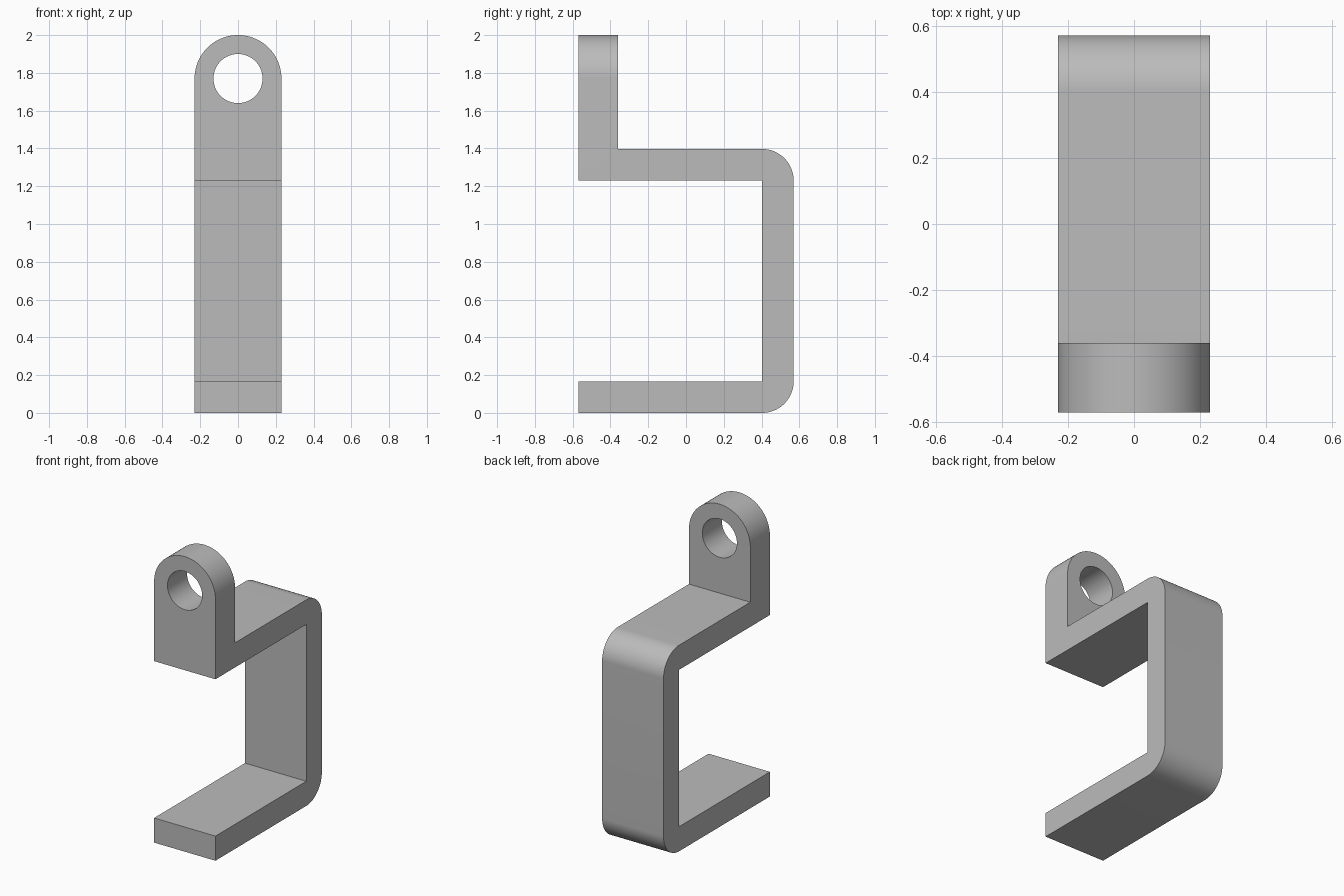
import bpy, bmesh
from math import sin, cos, pi
from mathutils import Vector

if "Cube" in bpy.data.objects:
    bpy.data.objects.remove(bpy.data.objects["Cube"], do_unlink=True)

HALF_W, HALF_D, THICK = 0.23, 0.57, 0.167
SHELF = 1.23            # underside of the upper arm
WALL = HALF_D - THICK   # inner face of the back wall
LUG_BACK = -0.36
EYE_Z, EYE_R = 1.77, 0.13

grey = bpy.data.materials.new("plain_grey")
grey.use_nodes = True
grey.diffuse_color = (0.5, 0.5, 0.5, 1)
grey.node_tree.nodes["Principled BSDF"].inputs["Base Color"].default_value = (0.5, 0.5, 0.5, 1)


def arc(cu, cv, radius, start, end, steps):
    angles = [start + (end - start) * i / steps for i in range(steps + 1)]
    return [(cu + radius * cos(a), cv + radius * sin(a)) for a in angles]


def extrude_profile(name, points, place, offset):
    """Fill a 2D outline and extrude it along offset."""
    bm = bmesh.new()
    face = bm.faces.new([bm.verts.new(place(u, v)) for u, v in points])
    moved = bmesh.ops.extrude_face_region(bm, geom=[face])["geom"]
    verts = [g for g in moved if isinstance(g, bmesh.types.BMVert)]
    bmesh.ops.translate(bm, verts=verts, vec=Vector(offset))
    bmesh.ops.recalc_face_normals(bm, faces=bm.faces)
    mesh = bpy.data.meshes.new(name)
    bm.to_mesh(mesh)
    bm.free()
    mesh.materials.append(grey)
    obj = bpy.data.objects.new(name, mesh)
    bpy.context.collection.objects.link(obj)
    return obj


def cut(target, cutter, operation):
    mod = target.modifiers.new("cut", "BOOLEAN")
    mod.operation, mod.object, mod.solver = operation, cutter, "EXACT"
    bpy.ops.object.modifier_apply(modifier=mod.name)
    bpy.data.objects.remove(cutter, do_unlink=True)


# Side profile: lower arm, rounded back wall, upper arm and upright lug
side = [(-HALF_D, 0)]
side += arc(WALL, THICK, THICK, -pi / 2, 0, 24)
side += arc(WALL, SHELF, THICK, 0, pi / 2, 24)
side += [(LUG_BACK, SHELF + THICK), (LUG_BACK, 2), (-HALF_D, 2),
         (-HALF_D, SHELF), (WALL, SHELF), (WALL, THICK), (-HALF_D, THICK)]
bracket = extrude_profile("bracket", side, lambda y, z: (-HALF_W, y, z), (2 * HALF_W, 0, 0))
bpy.context.view_layer.objects.active = bracket
bracket.select_set(True)


def lug_cutter(name, points):
    return extrude_profile(name, points, lambda x, z: (x, -HALF_D - 0.1, z), (0, 0.4, 0))


# Round the lug's top by removing the two corners
for s in (-1, 1):
    corner = [(s * x, z) for x, z in arc(0, EYE_Z, HALF_W, 0, pi / 2, 32)]
    corner += [(0, 2.1), (s * 0.3, 2.1), (s * 0.3, EYE_Z)]
    cut(bracket, lug_cutter("corner_cutter", corner), "DIFFERENCE")

# Eye hole through the lug
cut(bracket, lug_cutter("eye_cutter", arc(0, EYE_Z, EYE_R, 0, 2 * pi, 64)[:-1]), "DIFFERENCE")

bpy.ops.object.shade_smooth_by_angle(angle=pi / 6)
